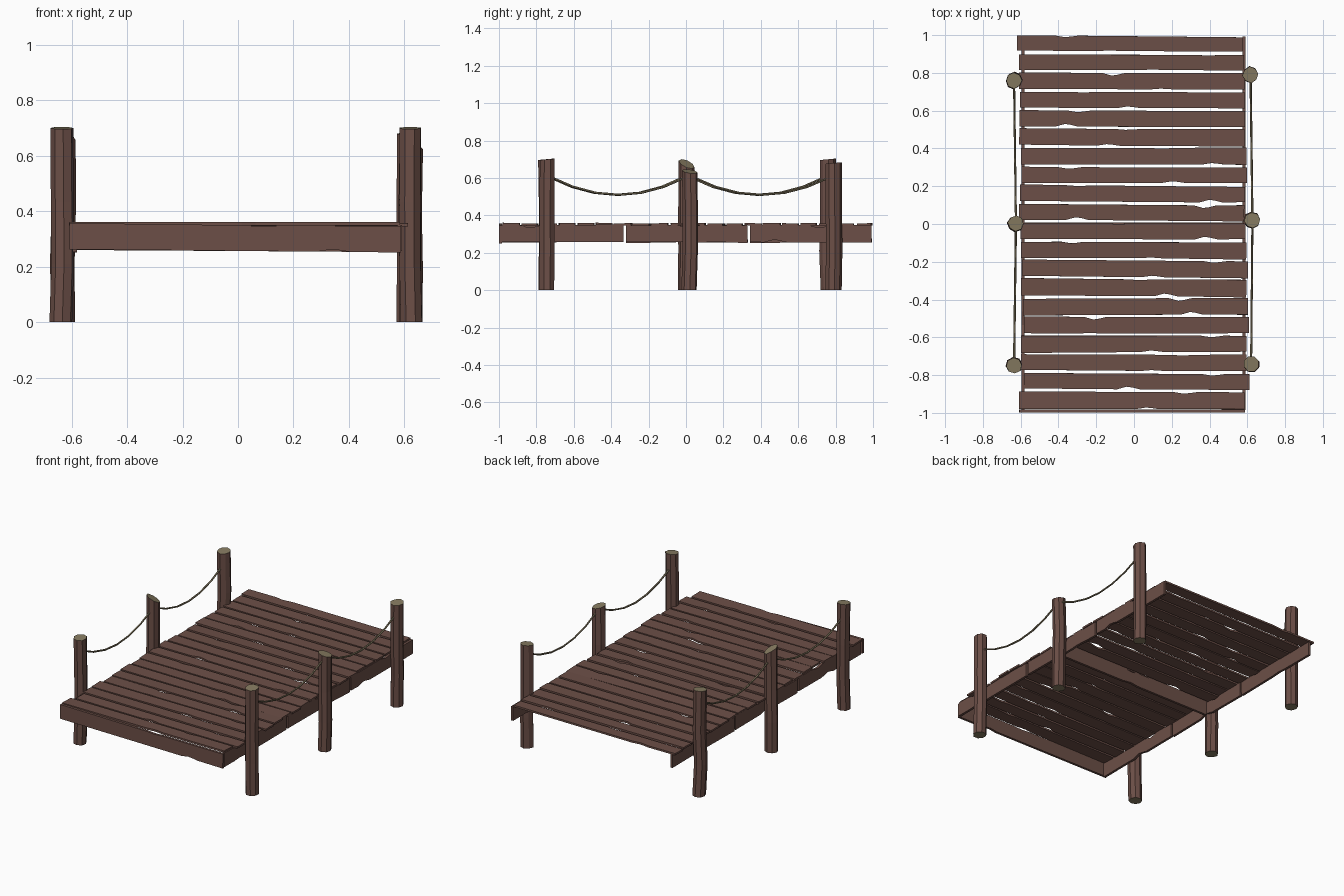
import bpy, bmesh, math, random
from mathutils import Matrix, Vector

random.seed(7)
cube = bpy.data.objects.get("Cube")
if cube:
    bpy.data.objects.remove(cube, do_unlink=True)


def material(name, rgb):
    m = bpy.data.materials.new(name)
    m.use_nodes = True
    m.diffuse_color = (*rgb, 1)
    m.node_tree.nodes["Principled BSDF"].inputs["Base Color"].default_value = (*rgb, 1)
    return m


WOOD = material("brown wood", (0.15, 0.078, 0.063))
TAN = material("tan rope and cut wood", (0.24, 0.2, 0.12))


def finish(name, bm, mats):
    bmesh.ops.recalc_face_normals(bm, faces=bm.faces)
    mesh = bpy.data.meshes.new(name)
    bm.to_mesh(mesh)
    bm.free()
    for m in mats:
        mesh.materials.append(m)
    ob = bpy.data.objects.new(name, mesh)
    bpy.context.collection.objects.link(ob)
    return ob


def edge_points(length, y, inward):
    """One long board edge, left to right, with a shallow bend and maybe a chip."""
    h = length / 2
    pts = [(-h, y + random.uniform(-.004, .004))]
    x = random.uniform(-.7, .7) * h
    chip = random.choice((.004, .008, .014)) * inward
    pts += [(x - .05, y), (x, y + chip), (x + .03, y + chip * .7), (x + .07, y)]
    pts.append((h, y + random.uniform(-.004, .004)))
    return pts


def board(name, length, width, thick, matrix):
    """Worn board: chipped outline in local XY, extruded along local Z."""
    bm = bmesh.new()
    outline = edge_points(length, -width / 2, 1) + edge_points(length, width / 2, -1)[::-1]
    face = bm.faces.new([bm.verts.new((x, y, -thick / 2)) for x, y in outline])
    top = bmesh.ops.extrude_face_region(bm, geom=[face])["geom"]
    bmesh.ops.translate(bm, vec=(0, 0, thick),
                        verts=[v for v in top if isinstance(v, bmesh.types.BMVert)])
    bmesh.ops.transform(bm, matrix=matrix, verts=bm.verts)
    return finish(name, bm, [WOOD])


def tube(name, path, radius, sides, u, v, mats, wobble=0, slope=(0, 0)):
    """Rings in the plane of u and v along a path; end caps use the last material."""
    bm = bmesh.new()
    rads = [radius * random.uniform(1 - wobble, 1 + wobble) for _ in range(sides)]
    turn = random.uniform(0, 1)
    rings = []
    for i, p in enumerate(path):
        ring = []
        for k, r in enumerate(rads):
            a = turn + math.tau * k / sides
            co = Vector(p) + u * r * math.cos(a) + v * r * math.sin(a)
            if i == len(path) - 1:
                co.z += slope[0] * math.cos(a) + slope[1] * math.sin(a)
            ring.append(bm.verts.new(co))
        rings.append(ring)
    for a, b in zip(rings, rings[1:]):
        for k in range(sides):
            n = (k + 1) % sides
            bm.faces.new((a[k], a[n], b[n], b[k]))
    for ring in (rings[0], rings[-1]):
        bm.faces.new(ring).material_index = len(mats) - 1
    return finish(name, bm, mats)


X, Y, Z = Vector((1, 0, 0)), Vector((0, 1, 0)), Vector((0, 0, 1))

# Deck planks, back to front
shifts = [-20, -11, -10, -6, -8, -9, 0, 3, -6, -11,
          -3, 0, 8, 0, 10, 15, 0, 0, 18, -10]
for i, s in enumerate(shifts):
    y = 0.955 - i * 0.0994
    m = (Matrix.Translation((s / 1000 - .002, y, 0.3525 + random.uniform(-.002, .002)))
         @ Matrix.Rotation(random.uniform(-.008, .004), 4, 'Z')
         @ Matrix.Rotation(random.uniform(-.04, .04), 4, 'X'))
    board(f"deck_plank_{i + 1}", 1.193, random.uniform(.08, .091), .012, m)

# Side beams, three lengths on each side
upright = Matrix.Rotation(math.pi / 2, 4, 'X')
along_y = Matrix.Rotation(math.pi / 2, 4, 'Z') @ upright
for side, x in (("left", .583), ("right", -.588)):
    for i, y in enumerate((-.66, .005, .668)):
        m = (Matrix.Translation((x, y, .302)) @ along_y
             @ Matrix.Rotation(random.uniform(-.008, .008), 4, 'Z'))
        board(f"{side}_beam_{i + 1}", .65, .092, .016, m)

# Front and middle cross beams
for name, x, y, length in (("front_beam", -.01, -.991, 1.195), ("middle_beam", 0, 0, 1.16)):
    m = Matrix.Translation((x, y, .303)) @ Matrix.Rotation(.007, 4, 'Y') @ upright
    board(name, length, .093, .016, m)

# Posts: side, position, height, top slope
posts = {
    "left": [(.62, -.74, .70, 0), (.627, .02, .635, .01), (.617, .79, .68, 0)],
    "right": [(-.635, -.75, .70, 0), (-.625, .005, .675, .02), (-.635, .76, .70, 0)],
}
for side, row in posts.items():
    for i, (x, y, top, tilt) in enumerate(row):
        path = [(x + random.uniform(-.005, .005), y + random.uniform(-.005, .005), top * t)
                for t in (0, .3, .62)] + [(x, y, top)]
        tube(f"{side}_post_{i + 1}", path, .042, 8, X, Y, [WOOD, TAN],
             wobble=.06, slope=(-tilt, .004 - tilt))

# Sagging ropes between neighbouring posts
for side, row in posts.items():
    for i, (a, b) in enumerate(zip(row, row[1:])):
        path = []
        for t in (0.03, .18, .34, .5, .66, .82, .97):
            sag = (2 * t - 1) ** 2
            path.append((a[0] + (b[0] - a[0]) * t, a[1] + (b[1] - a[1]) * t, .51 + .105 * sag))
        tube(f"{side}_rope_{i + 1}", path, .006, 6, X, Z, [TAN])
